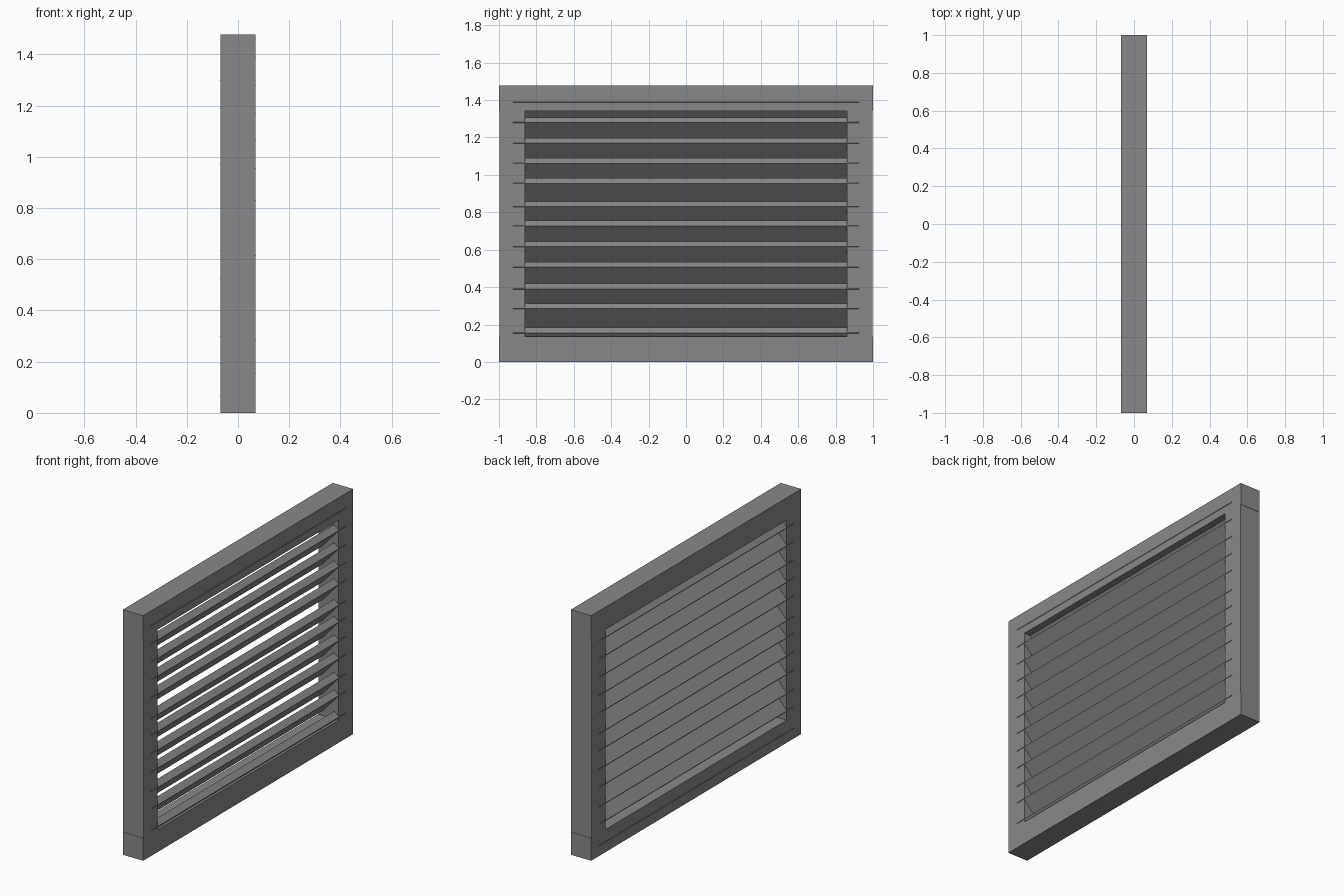
import bpy
import math

cube = bpy.data.objects.get("Cube")
if cube:
    bpy.data.objects.remove(cube, do_unlink=True)

# One flat grey for the whole vent
grey = bpy.data.materials.new("metal grey")
grey.use_nodes = True
colour = (0.25, 0.25, 0.25, 1)
grey.diffuse_color = colour
grey.node_tree.nodes["Principled BSDF"].inputs["Base Color"].default_value = colour


def box(name, centre, size, tilt=0):
    bpy.ops.mesh.primitive_cube_add(size=1, location=centre)
    obj = bpy.context.object
    obj.name = name
    obj.scale = size
    bpy.ops.object.transform_apply(location=False, rotation=False, scale=True)
    obj.rotation_euler.y = -tilt
    obj.data.materials.append(grey)
    return obj


HEIGHT = 1.477
RAIL = 0.136
DEPTH = 0.136

# Frame: full-width rails with slightly recessed stiles between them
box("bottom_rail", (0, 0, RAIL / 2), (DEPTH, 2, RAIL))
box("top_rail", (0, 0, HEIGHT - RAIL / 2), (DEPTH, 2, RAIL))
for side, name in ((1, "back_stile"), (-1, "front_stile")):
    box(name, (0, side * 0.93, HEIGHT / 2), (DEPTH, RAIL, HEIGHT - 2 * RAIL))

# Louvre slats: thick boards rising towards +x, unevenly spaced,
# long edges just breaking through the frame faces
TILT = math.radians(48)
THICK = 0.042
REACH = 0.14
width = (REACH - THICK * math.sin(TILT)) / math.cos(TILT)
rise = width * math.sin(TILT) - THICK * math.cos(TILT)
edges = [0.155, 0.285, 0.39, 0.507, 0.616, 0.728,
         0.83, 0.955, 1.062, 1.17, 1.28, 1.389]
for i, z in enumerate(edges):
    box(f"slat_{i + 1}", (0, 0, z - rise / 2), (width, 1.85, THICK), TILT)
